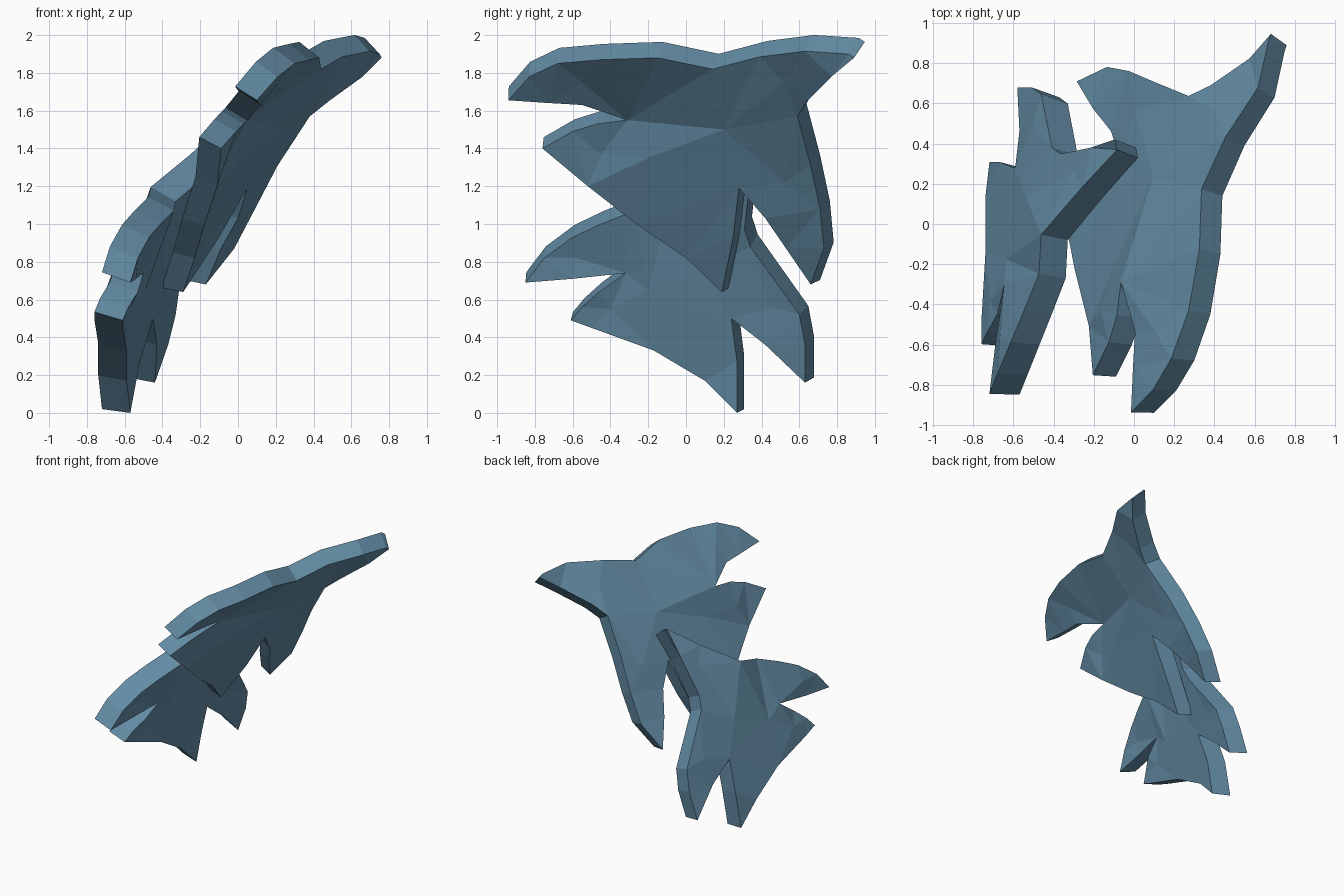
import bpy
import bmesh
from mathutils import Vector
from mathutils.geometry import delaunay_2d_cdt

cube = bpy.data.objects.get("Cube")
if cube:
    bpy.data.objects.remove(cube)

# One flat colour for the leaves
leaf_blue = bpy.data.materials.new("slate_blue")
leaf_blue.use_nodes = True
colour = (0.125, 0.26, 0.37, 1)
leaf_blue.diffuse_color = colour
leaf_blue.node_tree.nodes["Principled BSDF"].inputs["Base Color"].default_value = colour


def top_side(point, thickness, rise, taper_from):
    """Move an underside point through the leaf, which thins towards the stem."""
    taper = .08 * max(0, point.x - taper_from)
    return point + Vector((taper - thickness, .03 + .03 * point.y, rise + .05 * point.z))


def make_leaf(name, outline, dome, thickness, rise, taper_from):
    """Triangulate the underside outline and build a solid slab from it."""
    points = [Vector(p) for p in outline + dome]
    count = len(outline)
    rim = [(i, (i + 1) % count) for i in range(count)]
    flat = [Vector((p.y, p.z)) for p in points]
    result = delaunay_2d_cdt(flat, rim, [], 1, 0.0001)
    triangles, sources = result[2], result[3]

    bm = bmesh.new()
    under = [bm.verts.new(p) for p in points]
    top = [bm.verts.new(top_side(p, thickness, rise, taper_from)) for p in points]
    for triangle in triangles:
        corners = [sources[i][0] for i in triangle]
        bm.faces.new([under[i] for i in corners])
        bm.faces.new([top[i] for i in reversed(corners)])
    # Rim wall joining both sides
    for a, b in rim:
        bm.faces.new((under[a], under[b], top[b], top[a]))
    bmesh.ops.recalc_face_normals(bm, faces=bm.faces[:])

    mesh = bpy.data.meshes.new(name)
    bm.to_mesh(mesh)
    bm.free()
    mesh.materials.append(leaf_blue)
    leaf = bpy.data.objects.new(name, mesh)
    bpy.context.scene.collection.objects.link(leaf)


# Upper leaf: underside outline walked around from the stem
stem_front = [(.76, .89, 1.88), (.75, .86, 1.9), (.7, .63, 1.915), (.55, .39, 1.885), (.44, .14, 1.82)]
front_lobe = [(.43, -.15, 1.88), (.38, -.45, 1.87), (.3, -.68, 1.85), (.21, -.83, 1.78),
              (.1, -.94, 1.655), (.11, -.72, 1.64), (.12, -.55, 1.63), (.05, -.31, 1.55)]
middle_lobe = [(.03, -.47, 1.53), (-.01, -.6, 1.49), (-.09, -.76, 1.4), (-.11, -.52, 1.2),
               (-.18, -.25, .99), (-.23, 0, .82), (-.29, .19, .64), (-.1, .25, .93), (.05, .28, 1.19)]
back_lobe = [(0, .42, 1.03), (-.09, .53, .87), (-.17, .66, .68), (-.02, .73, .87),
             (.09, .71, 1.08), (.21, .66, 1.31), (.38, .59, 1.57)]
stem_back = [(.48, .64, 1.65), (.66, .77, 1.78)]
# Inner points that arch the blade slightly
dome = [(.21, .2, 1.5), (.03, -.2, 1.35), (.22, -.55, 1.75),
        (.12, .52, 1.22), (.5, .52, 1.75), (-.05, -.45, 1.37)]
make_leaf("upper_leaf", stem_front + front_lobe + middle_lobe + back_lobe + stem_back,
          dome, thickness=.115, rise=-.01, taper_from=.3)

# Lower leaf: smaller and steeper, walked around in the same order
stem_front = [(.02, .33, 1.43), (-.14, .15, 1.28), (-.33, -.08, 1.12)]
front_lobe = [(-.34, -.27, 1.07), (-.41, -.45, 1.0), (-.47, -.6, .93), (-.53, -.75, .82),
              (-.57, -.85, .69), (-.54, -.6, .71), (-.5, -.32, .74)]
middle_lobe = [(-.53, -.46, .64), (-.58, -.55, .56), (-.61, -.61, .49), (-.61, -.5, .45),
               (-.59, -.17, .33), (-.59, .1, .17), (-.57, .27, 0), (-.52, .27, .27), (-.45, .24, .5)]
back_lobe = [(-.43, .42, .36), (-.44, .63, .16), (-.37, .63, .36), (-.33, .6, .52), (-.28, .34, .88)]
stem_back = [(-.24, .31, .97), (-.1, .34, 1.25), (.01, .38, 1.45)]
dome = [(-.4, .1, .75), (-.49, -.2, .65), (-.52, -.58, .82),
        (-.37, .45, .56), (-.18, .22, 1.15), (-.57, -.4, .55)]
make_leaf("lower_leaf", stem_front + front_lobe + middle_lobe + back_lobe + stem_back,
          dome, thickness=.15, rise=.02, taper_from=-.55)
